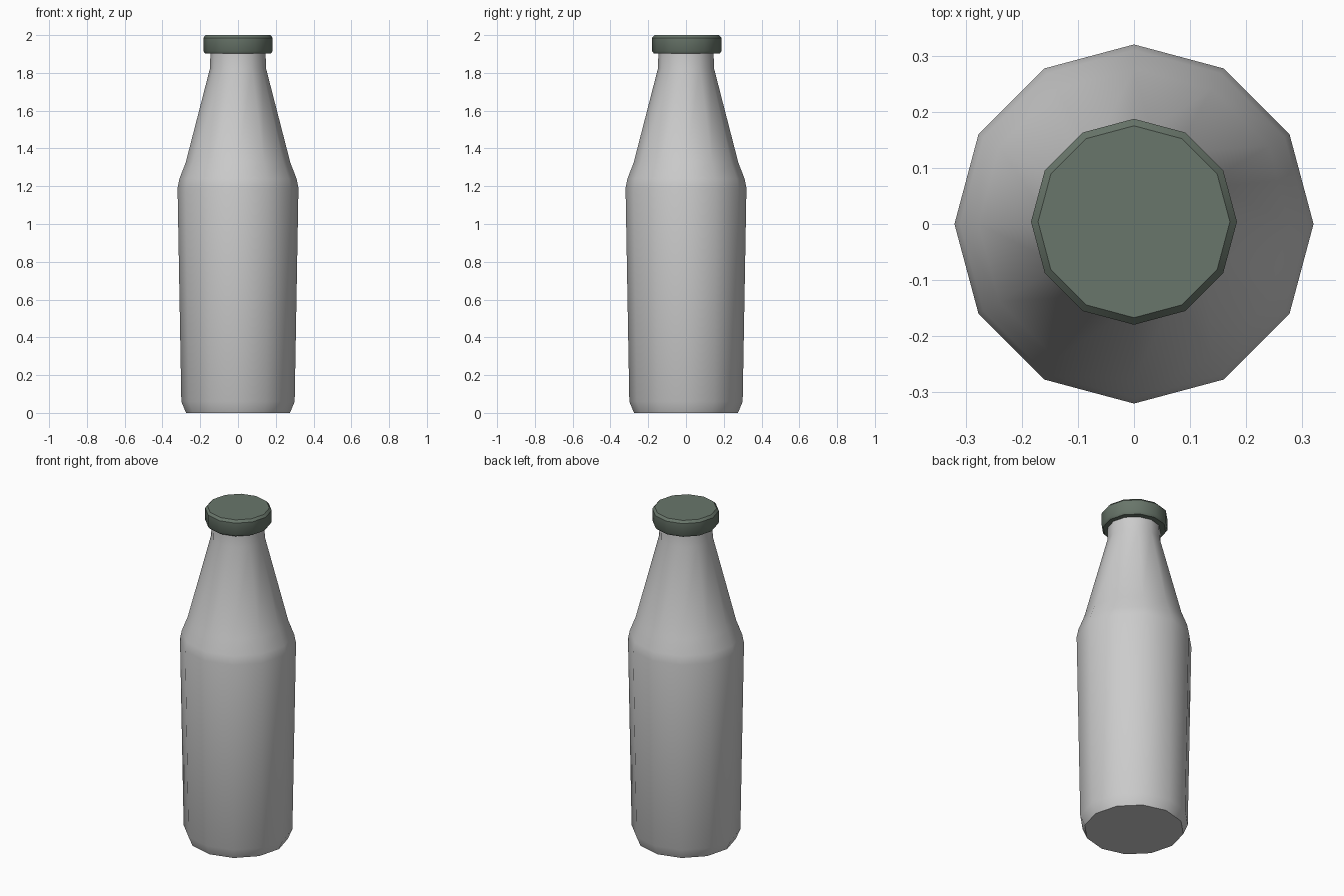
import bpy, bmesh, math

if "Cube" in bpy.data.objects:
    bpy.data.objects.remove(bpy.data.objects["Cube"])

SIDES = 12


def lathe(name, profile, y=0.0, color=None):
    """Revolve (radius, z) points into a closed 12-sided solid."""
    bm = bmesh.new()
    rings = []
    for r, z in profile:
        angles = [2 * math.pi * i / SIDES for i in range(SIDES)]
        rings.append([bm.verts.new((r * math.cos(a), r * math.sin(a), z)) for a in angles])
    for low, high in zip(rings, rings[1:]):
        for i in range(SIDES):
            j = (i + 1) % SIDES
            bm.faces.new((low[i], low[j], high[j], high[i]))
    bm.faces.new(rings[0][::-1])
    bm.faces.new(rings[-1])
    mesh = bpy.data.meshes.new(name)
    bm.to_mesh(mesh)
    bm.free()
    obj = bpy.data.objects.new(name, mesh)
    obj.location.y = y
    bpy.context.collection.objects.link(obj)
    if color:
        mat = bpy.data.materials.new(name + "_material")
        mat.diffuse_color = color
        mat.use_nodes = True
        mat.node_tree.nodes["Principled BSDF"].inputs["Base Color"].default_value = mat.diffuse_color
        mesh.materials.append(mat)
    bpy.ops.object.select_all(action='DESELECT')
    obj.select_set(True)
    bpy.context.view_layer.objects.active = obj
    bpy.ops.object.shade_smooth_by_angle(angle=math.radians(38))
    return obj


# Bottle body: chamfered foot, flared side, rounded shoulder, tapered neck
lathe("bottle_body", [
    (0.275, 0.0), (0.30, 0.06), (0.32, 1.19), (0.31, 1.24),
    (0.277, 1.325), (0.148, 1.825), (0.146, 1.92),
])

# Cap with chamfered rims, sitting very slightly off centre
lathe("bottle_cap", [
    (0.174, 1.902), (0.1835, 1.915), (0.1835, 1.986), (0.171, 2.0),
], y=0.004, color=(0.14, 0.18, 0.145, 1))
